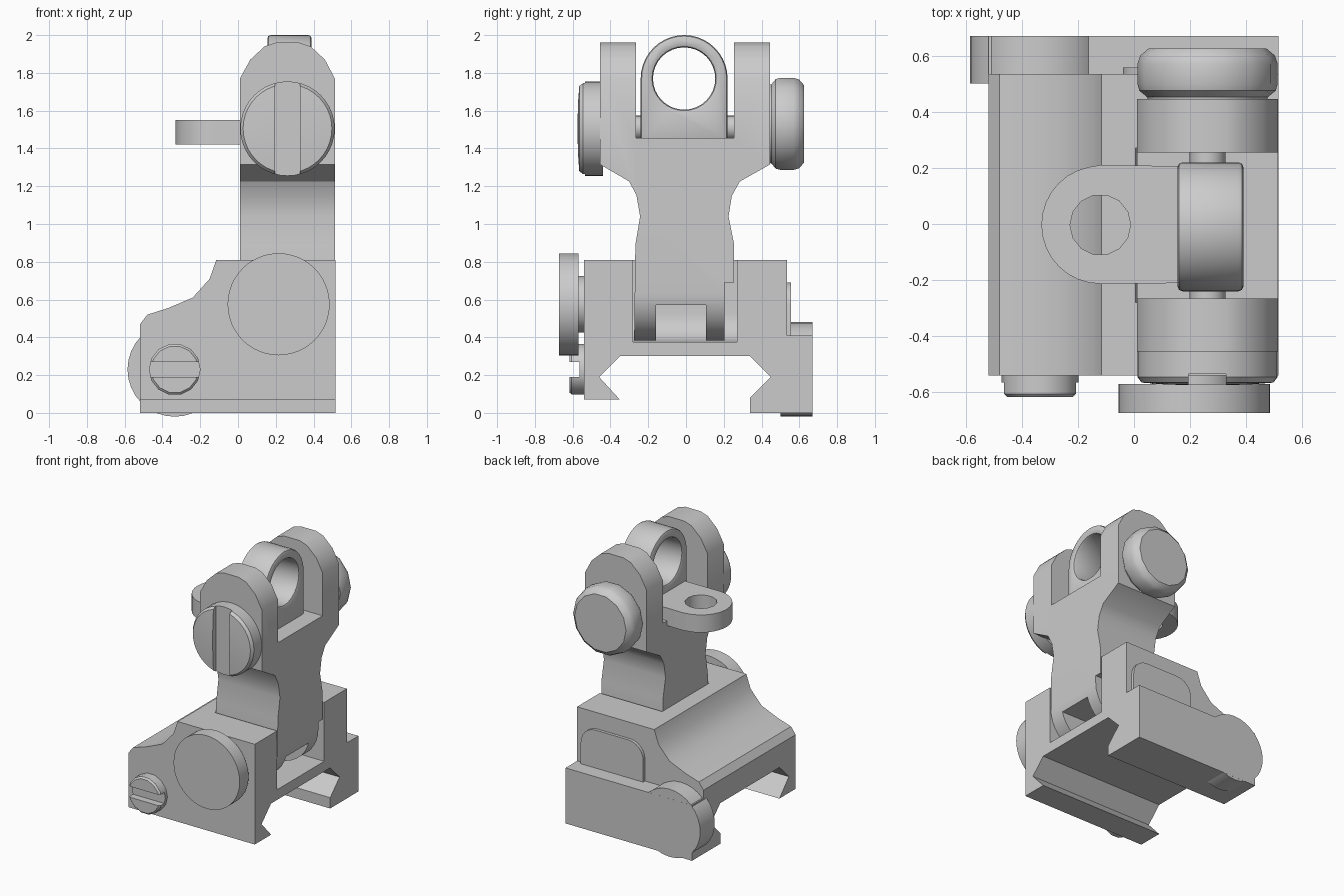
import bpy, bmesh, math

if "Cube" in bpy.data.objects:
    bpy.data.objects.remove(bpy.data.objects["Cube"])


def finish(bm, name):
    bmesh.ops.recalc_face_normals(bm, faces=bm.faces)
    me = bpy.data.meshes.new(name)
    bm.to_mesh(me)
    bm.free()
    ob = bpy.data.objects.new(name, me)
    bpy.context.collection.objects.link(ob)
    return ob


def prism(name, pts, axis, a, b):
    """Extrude a 2D outline along an axis; outline is (y,z), (x,z) or (x,y)."""
    place = {'x': lambda p, t: (t, p[0], p[1]),
             'y': lambda p, t: (p[0], t, p[1]),
             'z': lambda p, t: (p[0], p[1], t)}[axis]
    bm = bmesh.new()
    lo = [bm.verts.new(place(p, a)) for p in pts]
    hi = [bm.verts.new(place(p, b)) for p in pts]
    bm.faces.new(lo)
    bm.faces.new(hi)
    n = len(pts)
    for i in range(n):
        j = (i + 1) % n
        bm.faces.new((lo[i], lo[j], hi[j], hi[i]))
    return finish(bm, name)


def arc(cx, cy, r, a0, a1, n):
    return [(cx + r * math.cos(math.radians(a0 + (a1 - a0) * i / n)),
             cy + r * math.sin(math.radians(a0 + (a1 - a0) * i / n))) for i in range(n + 1)]


def circle(cx, cy, r, n):
    return arc(cx, cy, r, 0, 360, n)[:-1]


def box(name, x, y, z):
    return prism(name, [(x[0], y[0]), (x[1], y[0]), (x[1], y[1]), (x[0], y[1])], 'z', *z)


def lathe(name, profile, cx, cz, n):
    """Turn (radius, y) pairs around a y axis line."""
    bm = bmesh.new()
    rings = [[bm.verts.new((x, y, z)) for x, z in circle(cx, cz, r, n)] for r, y in profile]
    bm.faces.new(rings[0])
    bm.faces.new(rings[-1])
    for p, q in zip(rings, rings[1:]):
        for i in range(n):
            j = (i + 1) % n
            bm.faces.new((p[i], p[j], q[j], q[i]))
    return finish(bm, name)


def apply(ob, mod):
    bpy.context.view_layer.objects.active = ob
    bpy.ops.object.modifier_apply(modifier=mod.name)


def boolean(ob, other, op='DIFFERENCE'):
    m = ob.modifiers.new('bool', 'BOOLEAN')
    m.operation, m.solver, m.object = op, 'EXACT', other
    apply(ob, m)
    bpy.data.objects.remove(other)


# Rail clamp base: end profile cut to the side profile, then slotted
base = prism('base', [(-.54, .07), (-.35, .07), (-.46, .19), (-.35, .30), (.34, .30), (.45, .19),
                      (.34, .08), (.34, 0), (.67, 0), (.67, .41), (.535, .41), (.535, .81),
                      (-.54, .81)], 'x', -.518, .515)
boolean(base, prism('side_cut', [(-.6, -.1), (-.6, .38), (-.518, .47), (-.48, .52), (-.37, .555),
                                 (-.24, .61), (-.15, .71), (-.115, .81), (-.10, .9), (.6, .9),
                                 (.6, -.1)], 'y', -.8, .8), 'INTERSECT')
boolean(base, prism('slot_cut', [(.005, .9), (.005, .53)] + arc(.155, .525, .15, 190, 270, 6)
                    + [(.6, .375), (.6, .9)], 'y', -.28, .27))

# Raised details on the rear flank
prism('screw_boss', circle(-.335, .23, .25, 32), 'y', .5, .6695)
boss = prism('flank_boss', [(-.04, .35), (.47, .35)] + arc(.35, .57, .12, 0, 90, 6)
             + arc(.08, .57, .12, 90, 180, 6), 'y', .5, .557)

# Clamp screw with slot
screw = lathe('clamp_screw', [(.137, -.5), (.137, -.605), (.125, -.617)], -.335, .23, 14)
boolean(screw, box('cut', (-.6, 0), (-.7, -.565), (.19, .27)))

# Hinge knob
lathe('hinge_knob', [(.15, -.5), (.15, -.57), (.27, -.57), (.27, -.673)], .215, .575, 48)

# Upright leaf with two prongs
leaf = prism('upright', [(-.455, 1.96), (-.455, 1.315), (-.30, 1.225), (-.262, 1.15), (-.243, 1.04),
                         (-.268, .89), (-.275, .36), (.205, .36), (.205, .69), (.255, .69),
                         (.255, .89), (.225, 1.04), (.243, 1.15), (.285, 1.225), (.445, 1.315),
                         (.445, 1.96), (.255, 1.96), (.255, 1.455), (-.265, 1.455), (-.265, 1.96)],
             'x', -.1, .6)
boolean(leaf, prism('side_cut', [(.01, 1.77), (.065, 1.87), (.14, 1.94), (.20, 1.96), (.205, 2.1),
                                 (.32, 2.1), (.325, 1.96), (.385, 1.94), (.46, 1.87), (.513, 1.77)]
                    + arc(.2615, .635, .2515, 0, -180, 16), 'y', -.8, .8), 'INTERSECT')
boolean(leaf, box('cut', (-.2, .8), (-.16, .105), (.2, .57)))

# Large aperture ring on its stem
ring = prism('aperture', [(-.24, 1.43), (.22, 1.43)] + arc(-.01, 1.77, .23, 0, 180, 20), 'x', .155, .39)
boolean(ring, prism('cut', circle(-.01, 1.77, .165, 32), 'x', 0, .6))
bev = ring.modifiers.new('bevel', 'BEVEL')
bev.width, bev.segments, bev.limit_method, bev.angle_limit = .018, 2, 'ANGLE', math.radians(60)
apply(ring, bev)

# Flat eyelet at right angles to the ring
eye = prism('eyelet', [(.25, .205), (-.12, .21)] + arc(-.12, -.003, .21, 90, 270, 16)[1:]
            + [(.25, -.21)], 'z', 1.42, 1.55)
boolean(eye, prism('cut', circle(-.12, -.003, .108, 14), 'z', 1.2, 1.8))

# Cross pin, slotted pivot screw and windage knob
lathe('cross_pin', [(.064, -.4), (.064, .4)], .262, 1.51, 20)
pivot = lathe('pivot_screw', [(.25, -.44), (.25, -.545), (.235, -.565), (.16, -.571), (.08, -.574)],
              .262, 1.505, 40)
boolean(pivot, box('cut', (.195, .327), (-.7, -.535), (1, 2)))
lathe('windage_knob', [(.21, .43), (.215, .452), (.243, .475), (.25, .50), (.25, .57), (.24, .60),
                       (.21, .625)], .262, 1.53, 14)

# Smooth shading with crisp edges
for ob in list(bpy.context.scene.objects):
    bpy.ops.object.select_all(action='DESELECT')
    ob.select_set(True)
    bpy.context.view_layer.objects.active = ob
    bpy.ops.object.shade_smooth_by_angle(angle=math.radians(32))
